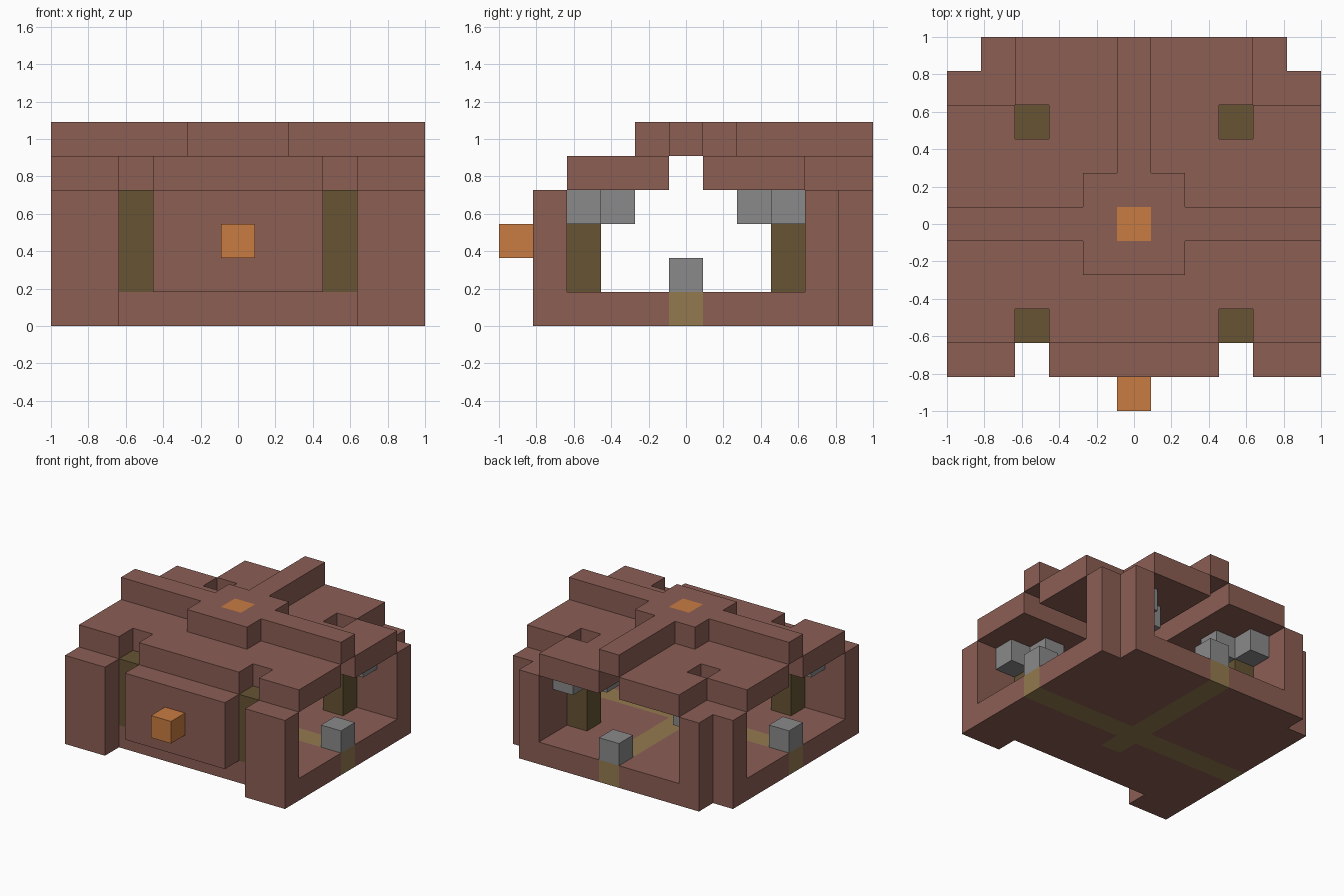
import bpy
import bmesh
from mathutils import Vector

if "Cube" in bpy.data.objects:
    bpy.data.objects.remove(bpy.data.objects["Cube"], do_unlink=True)

UNIT = 2 / 11                      # size of one block
CENTRE = Vector((5.5, 5.5, 0))     # middle of the block grid


def material(name, rgb):
    """Flat material from 0-255 display values."""
    def linear(v):
        v /= 255
        return v / 12.92 if v <= 0.04045 else ((v + 0.055) / 1.055) ** 2.4
    colour = (*[linear(v) for v in rgb], 1)
    mat = bpy.data.materials.new(name)
    mat.use_nodes = True
    mat.diffuse_color = colour
    bsdf = next(n for n in mat.node_tree.nodes if n.type == "BSDF_PRINCIPLED")
    bsdf.inputs["Base Color"].default_value = colour
    bsdf.inputs["Roughness"].default_value = 0.9
    return mat


def block(xs, ys, zs):
    """Set of grid cells; each span is one index or an inclusive pair."""
    spans = [(s, s) if isinstance(s, int) else s for s in (xs, ys, zs)]
    rx, ry, rz = [range(a, b + 1) for a, b in spans]
    return {(x, y, z) for x in rx for y in ry for z in rz}


def mirrored(cells):
    """Cells plus their copy on the other side of the middle."""
    return cells | {(10 - x, y, z) for x, y, z in cells}


def part(name, mat, cells):
    """Closed mesh around a set of cells, with flat regions merged."""
    bm = bmesh.new()
    verts = {}

    def vert(corner):
        key = tuple(corner)
        if key not in verts:
            verts[key] = bm.verts.new((Vector(key) - CENTRE) * UNIT)
        return verts[key]

    for cell in sorted(cells):
        for axis in range(3):
            u, v = (axis + 1) % 3, (axis + 2) % 3
            for side in (0, 1):
                neighbour = list(cell)
                neighbour[axis] += 2 * side - 1
                if tuple(neighbour) in cells:
                    continue
                loop = []
                for du, dv in ((0, 0), (1, 0), (1, 1), (0, 1)):
                    corner = list(cell)
                    corner[axis] += side
                    corner[u] += du
                    corner[v] += dv
                    loop.append(vert(corner))
                bm.faces.new(loop if side else loop[::-1])
    bmesh.ops.dissolve_limit(bm, angle_limit=0.01, verts=bm.verts[:], edges=bm.edges[:])
    mesh = bpy.data.meshes.new(name)
    bm.to_mesh(mesh)
    bm.free()
    mesh.materials.append(mat)
    obj = bpy.data.objects.new(name, mesh)
    bpy.context.collection.objects.link(obj)
    return obj


brown = material("clay brown", (139, 94, 84))
olive = material("dark olive", (102, 84, 51))
tan = material("olive tan", (148, 122, 79))
grey = material("stone grey", (138, 138, 138))
orange = material("glowing orange", (200, 124, 65))

# Floor with a tan path inlaid through its full thickness
path = block((0, 10), 5, 0) | block(5, (4, 10), 0)
floor = block((0, 10), (2, 9), 0) | block((1, 9), 10, 0)
part("floor", brown, floor - path)
part("floor_path", tan, path)

# Corner posts: broad at the front, stepped at the back
part("front_posts", brown, mirrored(block((0, 1), 1, (0, 3))))
back_post = block((0, 1), 9, (1, 3)) | block(1, 10, (1, 3))
part("back_posts", brown, mirrored(back_post))

# Front panel with its knob
part("front_panel", brown, block((3, 7), 1, (1, 3)))
part("front_knob", orange, block(5, 0, 2))

# Inner pillars, each ringed by lamps near the top
for y, place in ((2, "front"), (8, "back")):
    part(place + "_pillars", olive, mirrored(block(2, y, (1, 3))))
    lamps = block((1, 3), y, 3) | block(2, (y - 1, y + 1), 3)
    lamps -= block(2, (y, y), 3) | block(2, 1, 3)
    part(place + "_lamps", grey, mirrored(lamps))

# Stones on the sills of the three openings
part("sill_stones", grey, mirrored(block(0, 5, 1)) | block(5, 10, 1))

# Roof slab with pillar holes and slots below the ridges
slab = block((0, 10), (2, 8), 4) | block((2, 8), (9, 10), 4)
holes = mirrored(block(2, 2, 4) | block(2, 8, 4))
slots = block((0, 10), 5, 4) | block(5, (6, 10), 4)
part("roof_slab", brown, slab - holes - slots)

# Roof ridges meeting at a square boss with an orange centre
ridges = block((0, 10), 5, 5) | block(5, (5, 10), 5) | block((4, 6), (4, 6), 5)
gem = block(5, 5, 5)
part("roof_ridges", brown, ridges - gem)
part("roof_gem", orange, gem)
